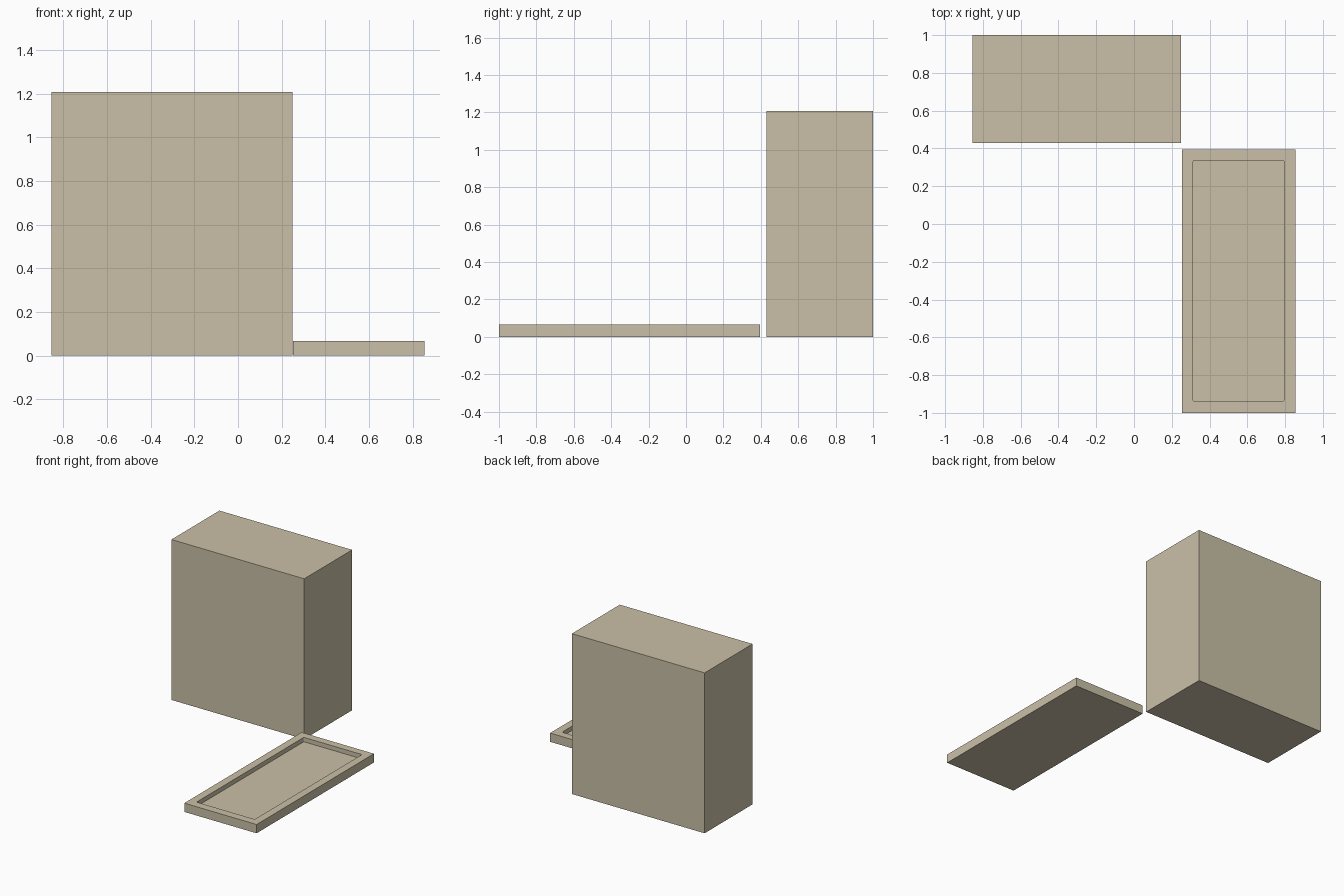
import bpy, bmesh, math

if "Cube" in bpy.data.objects:
    bpy.data.objects.remove(bpy.data.objects["Cube"])

beige = bpy.data.materials.new("warm beige")
beige.diffuse_color = (0.59, 0.53, 0.39, 1)
beige.use_nodes = True
beige.node_tree.nodes["Principled BSDF"].inputs["Base Color"].default_value = beige.diffuse_color


def finish(name, bm):
    bmesh.ops.recalc_face_normals(bm, faces=bm.faces[:])
    mesh = bpy.data.meshes.new(name)
    bm.to_mesh(mesh)
    bm.free()
    mesh.materials.append(beige)
    obj = bpy.data.objects.new(name, mesh)
    bpy.context.collection.objects.link(obj)
    return obj


def block(name, lo, hi, corner=0.0):
    """Box between two corners, with optional rounded vertical edges."""
    bm = bmesh.new()
    bmesh.ops.create_cube(bm, size=1)
    for v in bm.verts:
        v.co = [a + (c + 0.5) * (b - a) for a, b, c in zip(lo, hi, v.co)]
    if corner:
        upright = [e for e in bm.edges
                   if abs(e.verts[0].co.z - e.verts[1].co.z) > 1e-4]
        bmesh.ops.bevel(bm, geom=upright, offset=corner, segments=4,
                        profile=0.5, affect='EDGES')
    return finish(name, bm)


# Tall closed case
block("case", (-0.855, 0.43, 0), (0.25, 1.0, 1.207))

# Flat lid lying beside it, with a shallow rounded recess in its upper face
lid = block("lid", (0.253, -1.0, 0), (0.855, 0.395, 0.066))
recess = block("recess_cutter", (0.312, -0.938, 0.033), (0.796, 0.337, 0.2), 0.01)
recess.hide_render = True
recess.hide_set(True)
cut = lid.modifiers.new("recess", 'BOOLEAN')
cut.operation = 'DIFFERENCE'
cut.solver = 'EXACT'
cut.object = recess
